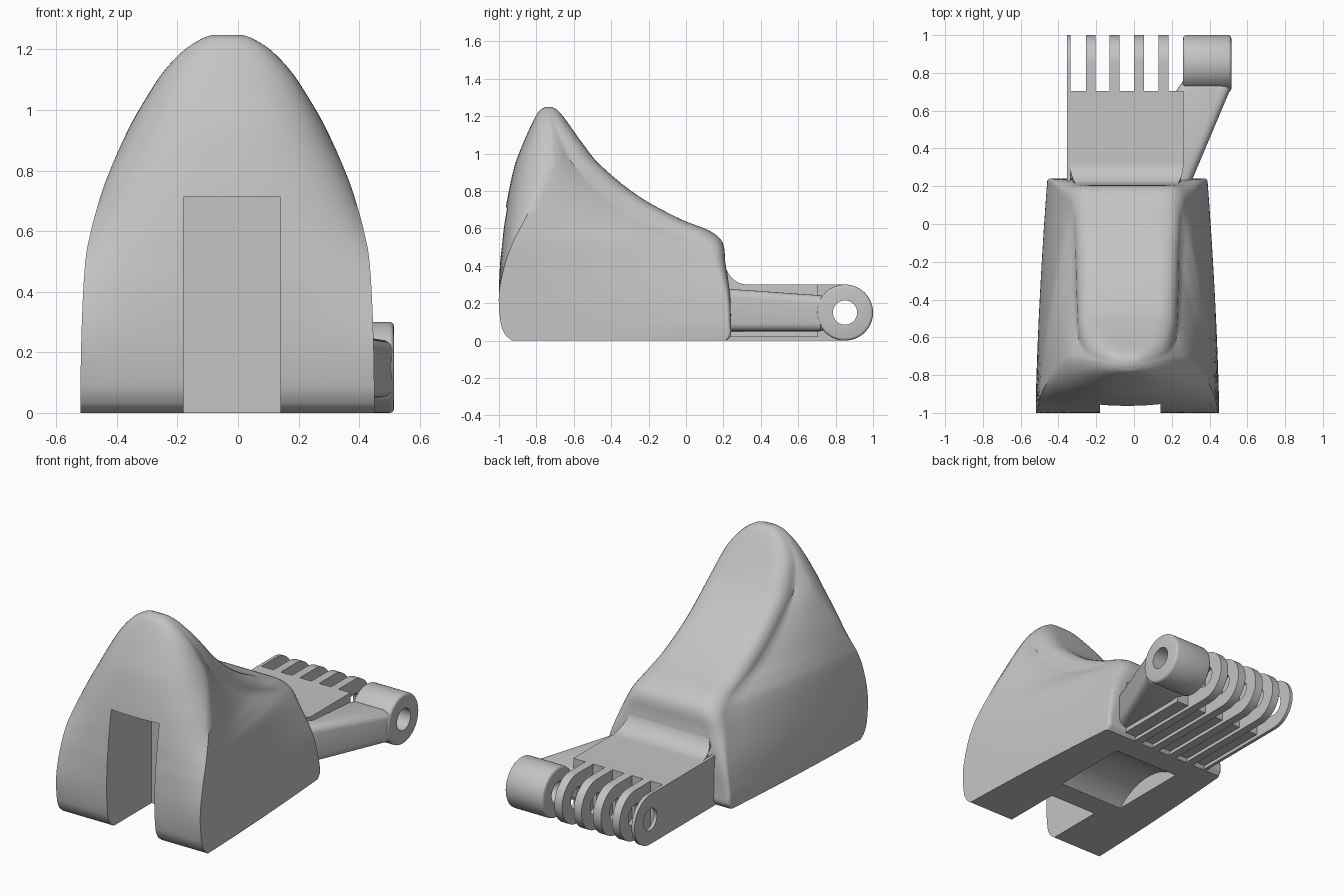
import bpy, bmesh
from math import sin, cos, radians

cube = bpy.data.objects.get("Cube")
if cube:
    bpy.data.objects.remove(cube, do_unlink=True)

grey = bpy.data.materials.new("plain grey")
grey.use_nodes = True
grey.diffuse_color = (0.55, 0.55, 0.55, 1)
grey.node_tree.nodes["Principled BSDF"].inputs["Base Color"].default_value = (0.55, 0.55, 0.55, 1)

CX = -0.035          # centre line of the body
PIN_Y, PIN_Z = 0.85, 0.15
KNUCKLE, PIN = 0.15, 0.065


def make(name, bm):
    bmesh.ops.recalc_face_normals(bm, faces=bm.faces)
    mesh = bpy.data.meshes.new(name)
    bm.to_mesh(mesh)
    bm.free()
    mesh.materials.append(grey)
    ob = bpy.data.objects.new(name, mesh)
    bpy.context.collection.objects.link(ob)
    return ob


def activate(ob):
    bpy.ops.object.select_all(action='DESELECT')
    ob.select_set(True)
    bpy.context.view_layer.objects.active = ob


def apply(ob, kind, **settings):
    mod = ob.modifiers.new(kind, kind)
    for key, value in settings.items():
        setattr(mod, key, value)
    activate(ob)
    bpy.ops.object.modifier_apply(modifier=mod.name)


def smooth(ob, angle=32):
    activate(ob)
    bpy.ops.object.shade_smooth_by_angle(angle=radians(angle))


def cut(ob, cutter):
    cutter.hide_render = True
    apply(ob, 'BOOLEAN', object=cutter, operation='DIFFERENCE', solver='EXACT')


def prism(name, outline, lo, hi, axis='x'):
    """Extrude an outline, (y, z) along x or (x, y) along z."""
    bm = bmesh.new()
    place = (lambda p, d: (d, *p)) if axis == 'x' else (lambda p, d: (*p, d))
    a, b = ([bm.verts.new(place(p, d)) for p in outline] for d in (lo, hi))
    bm.faces.new(a)
    bm.faces.new(b)
    n = len(outline)
    for i in range(n):
        j = (i + 1) % n
        bm.faces.new((a[i], a[j], b[j], b[i]))
    return make(name, bm)


def arc(cy, cz, r, start, end, n):
    angles = [radians(start + (end - start) * i / n) for i in range(n + 1)]
    return [(cy + r * cos(t), cz + r * sin(t)) for t in angles]


def bezier(p, c, q, n):
    return [tuple((1 - t) ** 2 * u + 2 * t * (1 - t) * v + t * t * w
                  for u, v, w in zip(p, c, q))
            for t in (i / n for i in range(n + 1))]


def spline(rows, steps):
    """Smoothly interpolate table rows over their first column."""
    last = len(rows) - 1
    out = []
    for i in range(last):
        before, b, c, after = rows[max(i - 1, 0)], rows[i], rows[i + 1], rows[min(i + 2, last)]
        span = c[0] - b[0]
        for s in range(steps):
            t = s / steps
            row = []
            for p, q, r, w in zip(before, b, c, after):
                m = (r - p) / (c[0] - before[0]) * span
                k = (w - q) / (after[0] - b[0]) * span
                row.append(q + t * m + t * t * (3 * (r - q) - 2 * m - k) + t ** 3 * (2 * (q - r) + m + k))
            out.append(row)
    return out + [rows[-1]]


# Body: horizontal slices
# (height, front, front corner, rear, front half width, rear half width, rear rounding)
levels = [
    (0, -.93, -.93, .22, .485, .425, .02),
    (.03, -.965, -.965, .24, .485, .425, .02),
    (.09, -.99, -.99, .24, .485, .422, .02),
    (.25, -1, -1, .235, .482, .392, .03),
    (.42, -.995, -.965, .21, .475, .34, .07),
    (.525, -.985, -.925, .195, .466, .30, .11),
    (.585, -.98, -.895, .13, .454, .28, .18),
    (.65, -.972, -.86, -.03, .438, .275, .20),
    (.77, -.953, -.80, -.25, .40, .27, .17),
    (.94, -.915, -.715, -.46, .325, .26, .14),
    (1.05, -.873, -.715, -.55, .262, .235, .11),
    (1.13, -.838, -.72, -.607, .208, .2, .09),
    (1.2, -.803, -.73, -.658, .14, .138, .06),
    (1.235, -.778, -.733, -.69, .085, .085, .04),
    (1.248, -.752, -.733, -.714, .05, .05, .015),
]


def body_slice(z, front, corner, rear, wide, narrow, rounding):
    fullness = 0.5 + 0.5 * min(z / 0.95, 1)
    rx = min(0.02 + 0.085 * min(z / 0.5, 1), narrow * 0.6)
    ry = min(rounding, (rear - corner) * 0.9)
    nose = bezier((0, front), (wide * fullness, front), (wide, corner), 12)
    side_end = (narrow, rear - ry)
    bulge = (wide + (narrow - wide) * 0.25, (corner + rear - ry) / 2)
    side = bezier((wide, corner), bulge, side_end, 10)[1:-1]
    back = bezier(side_end, (narrow, rear), (narrow - rx, rear), 8)
    half = nose + side + back + [(0, rear)]
    loop = half + [(-x, y) for x, y in reversed(half[1:-1])]
    return [(CX + x, y, z) for x, y in loop]


bm = bmesh.new()
rings = [[bm.verts.new(p) for p in body_slice(*row)] for row in spline(levels, 5)]
for low, high in zip(rings, rings[1:]):
    for i in range(len(low)):
        bm.faces.new((low[i - 1], low[i], high[i], high[i - 1]))
bm.faces.new(rings[0])
bm.faces.new(rings[-1])
body = make("body", bm)

# Front slot and the shallow curved pocket underneath
slot = prism("slot_cutter", [(-1.2, -.1), (-.57, -.1), (-.57, .713), (-1.2, .713)], -.18, .14)
pocket = prism("pocket_cutter", arc(-.18, -.26, .36, 0, 360, 64)[:-1], -.255, .185)
for cutter in (slot, pocket):
    cut(body, cutter)
smooth(body, 38)

# Deck with a concave fillet running up the back of the body
fillet = arc(.33, .42, .12, 180, 270, 12)
deck = prism("deck", [(.08, .02), (.08, .42)] + fillet + [(.703, .3), (.703, .02)], -.34, .262)
for v in deck.data.vertices:
    if v.co.z > .3:
        v.co.x = CX + (v.co.x - CX) * (1 - 1.3 * (v.co.z - .3))
smooth(deck)

# Hinge fingers, each with a rounded end and a pin hole
pin = prism("pin_cutter", arc(PIN_Y, PIN_Z, PIN, 0, 360, 40)[:-1], -1, 1)
finger_outline = [(.2, 0)] + arc(PIN_Y, PIN_Z, KNUCKLE, -90, 90, 28) + [(.2, .3)]
fingers = [(-.355, -.335), (-.255, -.205), (-.13, -.077), (0, .052), (.13, .182)]
for number, (lo, hi) in enumerate(fingers, 1):
    finger = prism(f"hinge_finger_{number}", finger_outline, lo, hi)
    cut(finger, pin)
    smooth(finger)

# Offset end knuckle
knob = prism("end_knuckle", arc(PIN_Y, PIN_Z, KNUCKLE, 0, 360, 56)[:-1], .26, .515)
apply(knob, 'BEVEL', width=.015, segments=3, limit_method='ANGLE', angle_limit=radians(40))
cut(knob, pin)
smooth(knob)

# Sloping arm that carries the end knuckle
arm = prism("knuckle_arm", [(.18, .18), (.285, .18), (.513, .72), (.49, .76), (.262, .76), (.19, .66)],
            .05, .28, 'z')
for v in arm.data.vertices:
    if v.co.z > .2:
        v.co.z -= .07 * (v.co.y - .18)
apply(arm, 'BEVEL', width=.05, segments=5, limit_method='ANGLE', angle_limit=radians(60))
cut(arm, pin)
smooth(arm)

# Helpers are no longer needed once the cuts are applied
for cutter in (slot, pocket, pin):
    bpy.data.objects.remove(cutter, do_unlink=True)
